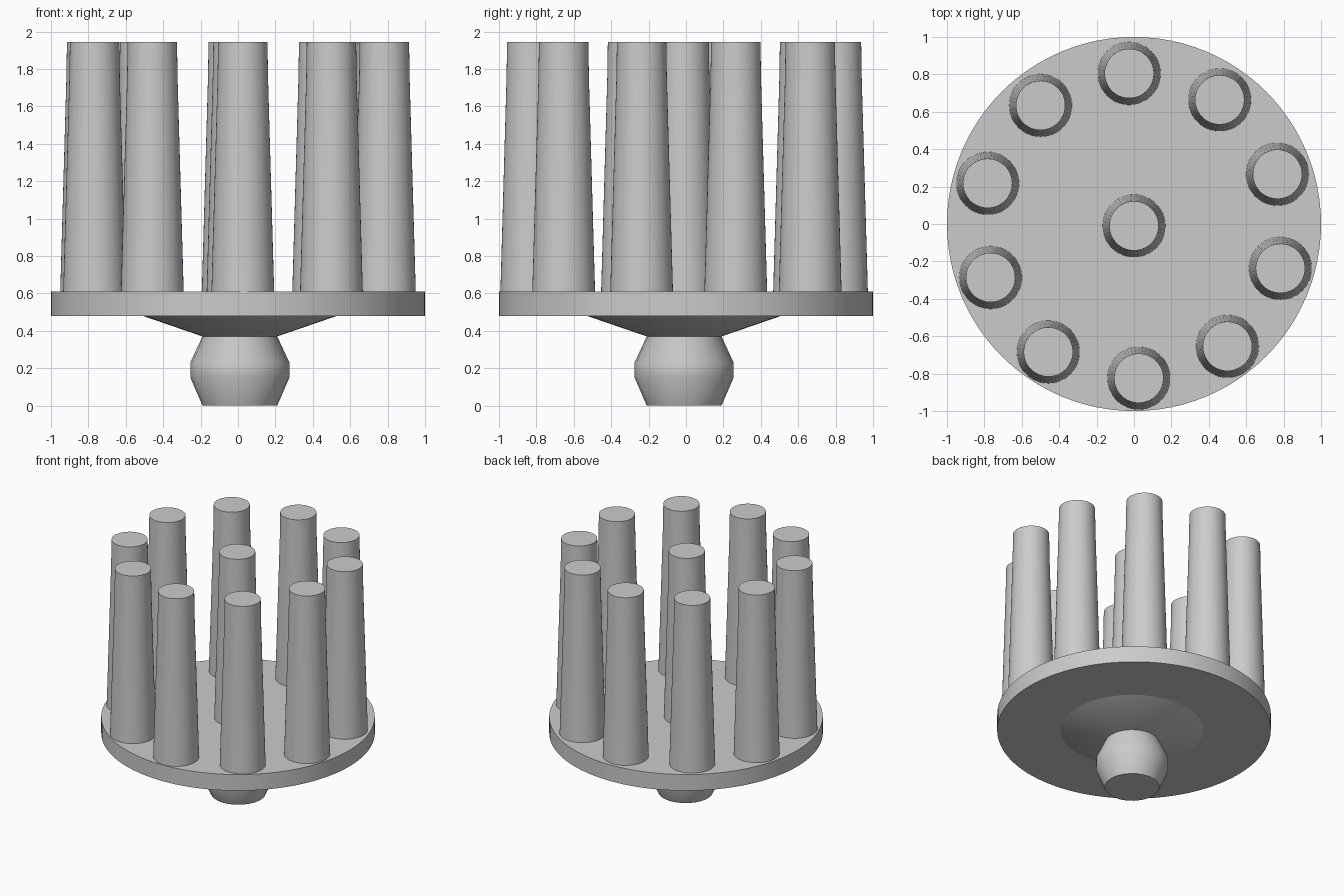
import bpy, bmesh, math

cube = bpy.data.objects.get("Cube")
if cube:
    bpy.data.objects.remove(cube, do_unlink=True)

grey = bpy.data.materials.new("plain_grey")
grey.use_nodes = True
COLOUR = (0.6, 0.6, 0.6, 1)
grey.diffuse_color = COLOUR
grey.node_tree.nodes["Principled BSDF"].inputs["Base Color"].default_value = COLOUR


def lathe(name, profile, centre, sides, smooth_angle=35):
    """Closed solid of revolution from (radius, height) points, bottom to top."""
    bm = bmesh.new()
    rings = []
    for r, z in profile:
        angles = [2 * math.pi * i / sides for i in range(sides)]
        rings.append([bm.verts.new((r * math.cos(a), r * math.sin(a), z)) for a in angles])
    for low, high in zip(rings, rings[1:]):
        for i in range(sides):
            j = (i + 1) % sides
            bm.faces.new((low[i], low[j], high[j], high[i]))
    bm.faces.new(rings[0][::-1])
    bm.faces.new(rings[-1])
    mesh = bpy.data.meshes.new(name)
    bm.to_mesh(mesh)
    bm.free()
    mesh.materials.append(grey)
    obj = bpy.data.objects.new(name, mesh)
    obj.location = (centre[0], centre[1], 0)
    bpy.context.collection.objects.link(obj)
    bpy.ops.object.select_all(action="DESELECT")
    obj.select_set(True)
    bpy.context.view_layer.objects.active = obj
    bpy.ops.object.shade_smooth_by_angle(angle=math.radians(smooth_angle))
    return obj


# Round base plate with a shallow cone under it
lathe("base_plate", [(1, 0.48), (1, 0.61)], (0, 0), 96)
lathe("underside_cone", [(0.2, 0.37), (0.52, 0.48), (0.52, 0.5)], (0.01, -0.01), 48)

# Bulging knob that the plate stands on
lathe("foot_knob", [(0.2, 0), (0.265, 0.15), (0.265, 0.23), (0.2, 0.37), (0.2, 0.4)],
      (0.01, -0.01), 24, 40)

# Tapered pegs: one in the middle and a ring of ten
PEG = [(0.168, 0.6), (0.135, 1.75), (0.132, 1.945)]
HUB = (0, -0.01)
COUNT, RING_RADIUS, START = 10, 0.815, math.radians(-88.2)
lathe("centre_peg", PEG, HUB, 48)
for i in range(COUNT):
    a = START + i * 2 * math.pi / COUNT
    centre = (HUB[0] + RING_RADIUS * math.cos(a), HUB[1] + RING_RADIUS * math.sin(a))
    lathe(f"ring_peg_{i + 1}", PEG, centre, 48)
